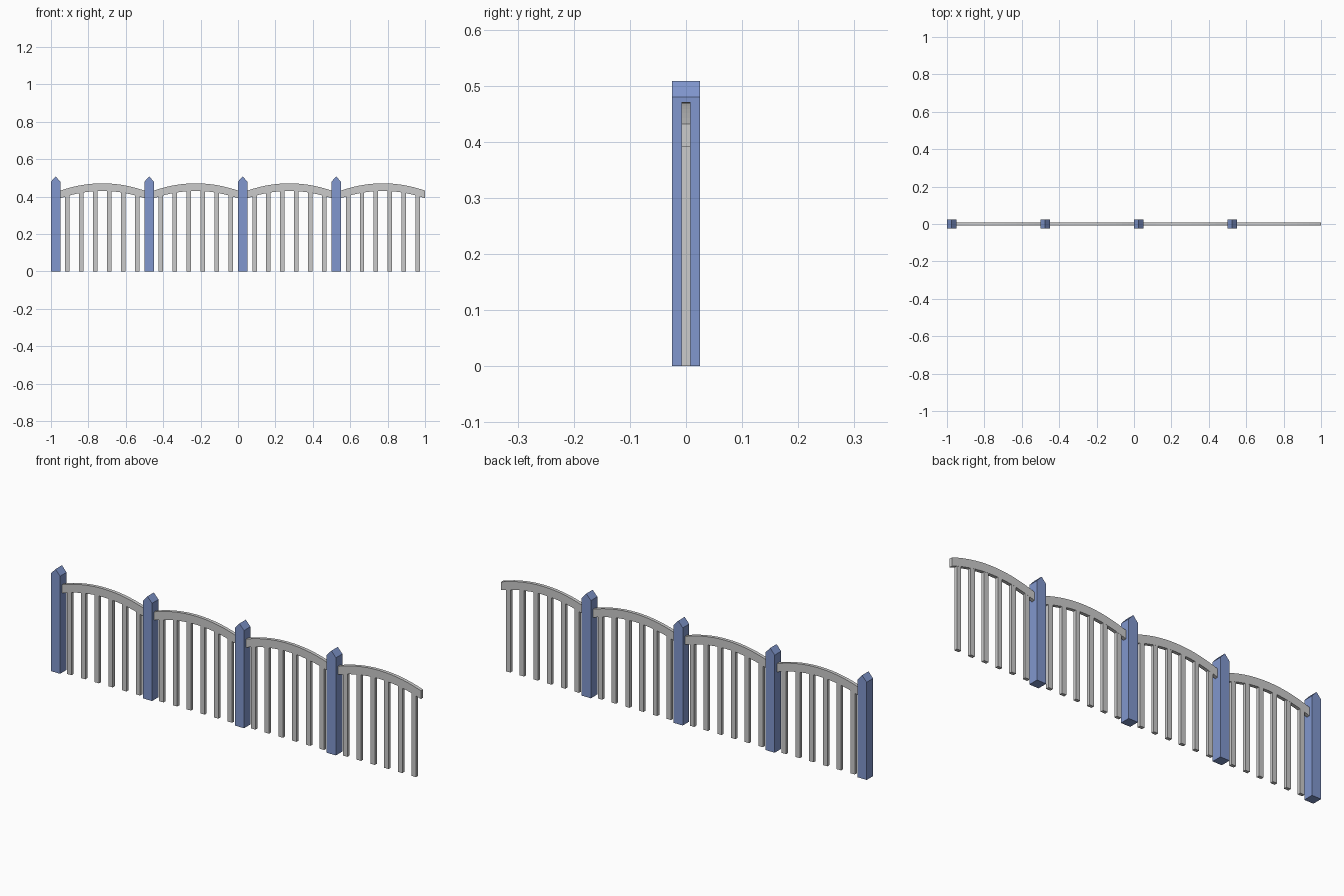
import bpy

if "Cube" in bpy.data.objects:
    bpy.data.objects.remove(bpy.data.objects["Cube"])

PITCH, POST, SPAN = 0.5, 0.05, 0.45
blue = bpy.data.materials.new("post_blue")
blue.diffuse_color = (0.22, 0.31, 0.62, 1)
blue.use_nodes = True
blue.node_tree.nodes["Principled BSDF"].inputs["Base Color"].default_value = blue.diffuse_color


def extrude_profile(name, pts, depth, mat=None):
    """Closed XZ outline made solid, centred on y = 0."""
    n = len(pts)
    verts = [(x, y, z) for y in (-depth / 2, depth / 2) for x, z in pts]
    faces = [tuple(range(n)), tuple(range(2 * n - 1, n - 1, -1))]
    faces += [(i, i + n, (i + 1) % n + n, (i + 1) % n) for i in range(n)]
    me = bpy.data.meshes.new(name)
    me.from_pydata(verts, [], faces)
    ob = bpy.data.objects.new(name, me)
    bpy.context.collection.objects.link(ob)
    if mat:
        me.materials.append(mat)
    return ob


def arch(t, end, rise=0.039):
    return end + rise * (1 - (2 * t - 1) ** 2)


SEG = 14
for i in range(4):
    x0 = -1 + i * PITCH

    # post with a gabled tip
    extrude_profile(f"post_{i + 1}",
                    [(x0, 0), (x0 + POST, 0), (x0 + POST, 0.48),
                     (x0 + POST / 2, 0.508), (x0, 0.48)], POST, blue)

    # arched top rail
    xs = x0 + POST
    ts = [k / SEG for k in range(SEG + 1)]
    outline = [(xs + t * SPAN, arch(t, 0.391)) for t in ts]
    outline += [(xs + t * SPAN, arch(t, 0.432)) for t in reversed(ts)]
    extrude_profile(f"arched_rail_{i + 1}", outline, 0.0165)

    # six pickets ending just inside the rail
    for j in range(6):
        xc = xs + SPAN / 2 + (j - 2.5) * 0.0747
        top = arch((xc - xs) / SPAN, 0.391) + 0.008
        extrude_profile(f"picket_{i + 1}_{j + 1}",
                        [(xc - 0.012, 0), (xc + 0.012, 0),
                         (xc + 0.012, top), (xc - 0.012, top)], 0.016)
